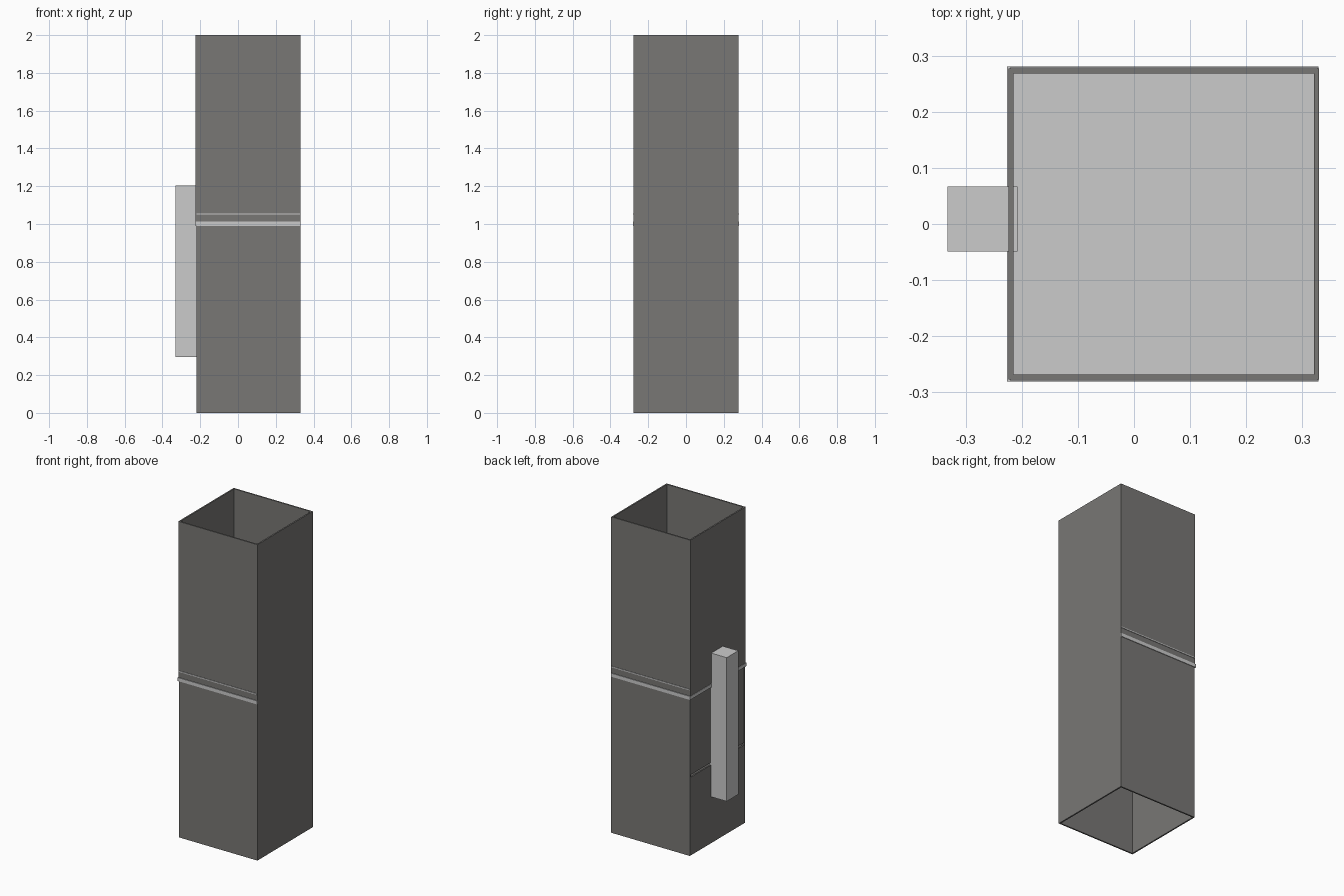
import bpy

if "Cube" in bpy.data.objects:
    bpy.data.objects.remove(bpy.data.objects["Cube"])

dark = bpy.data.materials.new("dark_sheet")
dark.diffuse_color = (0.19, 0.185, 0.178, 1)
dark.use_nodes = True
dark.node_tree.nodes["Principled BSDF"].inputs["Base Color"].default_value = dark.diffuse_color


def box(name, x, y, z, mat=None):
    bpy.ops.mesh.primitive_cube_add(
        size=1, location=[(a + b) / 2 for a, b in (x, y, z)])
    ob = bpy.context.object
    ob.name = name
    ob.scale = [b - a for a, b in (x, y, z)]
    bpy.ops.object.transform_apply(location=False, rotation=False, scale=True)
    if mat:
        ob.data.materials.append(mat)
    return ob


X0, X1, Y, T = -0.224, 0.33, 0.277, 0.009

# Front, back and right walls run the full height
for name, s in (("front_wall", -1), ("back_wall", 1)):
    ya, yb = sorted((s * Y, s * (Y - T)))
    box(name, (X0 + 0.003, X1), (ya, yb), (0, 2), dark)
box("right_wall", (X1 - T, X1), (-Y + T, Y - T), (0, 2), dark)

# Left wall in three panels, the lower ones set slightly in
box("left_wall_upper", (X0, X0 + T), (-Y, Y), (1.01, 2), dark)
box("left_wall_middle", (X0 + 0.004, X0 + T + 0.004), (-Y + T, Y - T), (0.51, 0.99), dark)
box("left_wall_lower", (X0 + 0.003, X0 + T + 0.003), (-Y + T, Y - T), (0, 0.495), dark)

# Horizontal dividers whose edges show through the walls
box("divider_plate", (X0 - 0.002, X1 - 0.001), (-0.281, 0.281), (0.99, 1.012))
box("thin_plate", (X0 + 0.004, X1 - 0.003), (-0.280, 0.280), (1.049, 1.056))

# Upright housing on the left side, with a cap section
box("side_housing", (-0.332, -0.208), (-0.049, 0.067), (0.295, 0.992))
box("side_housing_cap", (-0.332, -0.208), (-0.049, 0.067), (0.992, 1.205))
